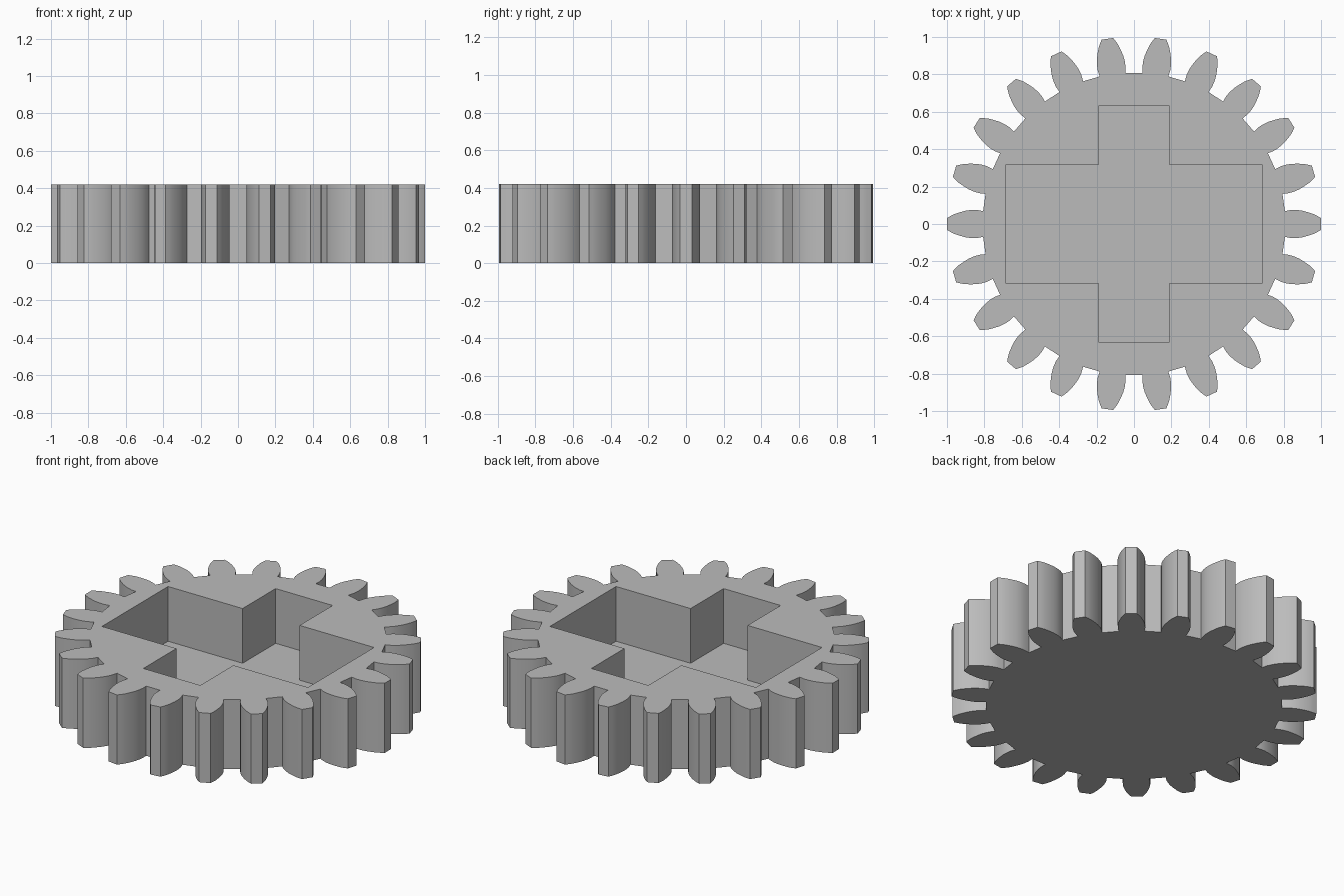
import bpy
import bmesh
from math import cos, sin, tau

cube = bpy.data.objects.get("Cube")
if cube:
    bpy.data.objects.remove(cube)

TEETH = 22
HEIGHT = 0.42
FLOOR = 0.09

# Plain grey material
grey = bpy.data.materials.new("plain grey")
grey.use_nodes = True
colour = (0.5, 0.5, 0.5, 1)
grey.diffuse_color = colour
grey.node_tree.nodes["Principled BSDF"].inputs["Base Color"].default_value = colour

# Half of one tooth: distance along the tooth, half width
flank = [(0.807, 0.069), (0.84, 0.075), (0.87, 0.075), (0.90, 0.071),
         (0.93, 0.063), (0.96, 0.053), (0.98, 0.043), (1.0, 0.031)]
tooth = [(r, -w) for r, w in flank] + [(r, w) for r, w in reversed(flank)]


def gear_outline():
    points = []
    for i in range(TEETH):
        a = tau * i / TEETH
        points += [(r * cos(a) - w * sin(a), r * sin(a) + w * cos(a)) for r, w in tooth]
    return points


def cross_outline(long_x, short_x, long_y, short_y):
    corner = [(long_x, short_y), (short_x, short_y), (short_x, long_y)]
    right = [(x, -y) for x, y in reversed(corner)] + corner
    return right + [(-x, -y) for x, y in right]


def ring(bm, outline, z):
    return [bm.verts.new((x, y, z)) for x, y in outline]


def walls(bm, low, high):
    n = len(low)
    for i in range(n):
        j = (i + 1) % n
        bm.faces.new((low[i], low[j], high[j], high[i]))


bm = bmesh.new()

# Toothed rim and flat underside
outer = gear_outline()
bottom, top = ring(bm, outer, 0), ring(bm, outer, HEIGHT)
walls(bm, bottom, top)
bm.faces.new(bottom[::-1])

# Cross-shaped pocket with a closed floor
cross = cross_outline(0.687, 0.19, 0.63, 0.315)
pocket_floor, pocket_rim = ring(bm, cross, FLOOR), ring(bm, cross, HEIGHT)
walls(bm, pocket_rim, pocket_floor)
bm.faces.new(pocket_floor)

# Top face around the pocket
rim_edges = [e for e in bm.edges if all(v.co.z > HEIGHT - 0.001 for v in e.verts)]
bmesh.ops.triangle_fill(bm, edges=rim_edges, use_beauty=True, normal=(0, 0, 1))
bmesh.ops.recalc_face_normals(bm, faces=bm.faces)

mesh = bpy.data.meshes.new("gear_wheel")
bm.to_mesh(mesh)
bm.free()
mesh.materials.append(grey)
gear = bpy.data.objects.new("gear_wheel", mesh)
bpy.context.collection.objects.link(gear)

# Smooth flanks with sharp edges kept
bpy.ops.object.select_all(action="DESELECT")
gear.select_set(True)
bpy.context.view_layer.objects.active = gear
bpy.ops.object.shade_smooth_by_angle(angle=0.45)
